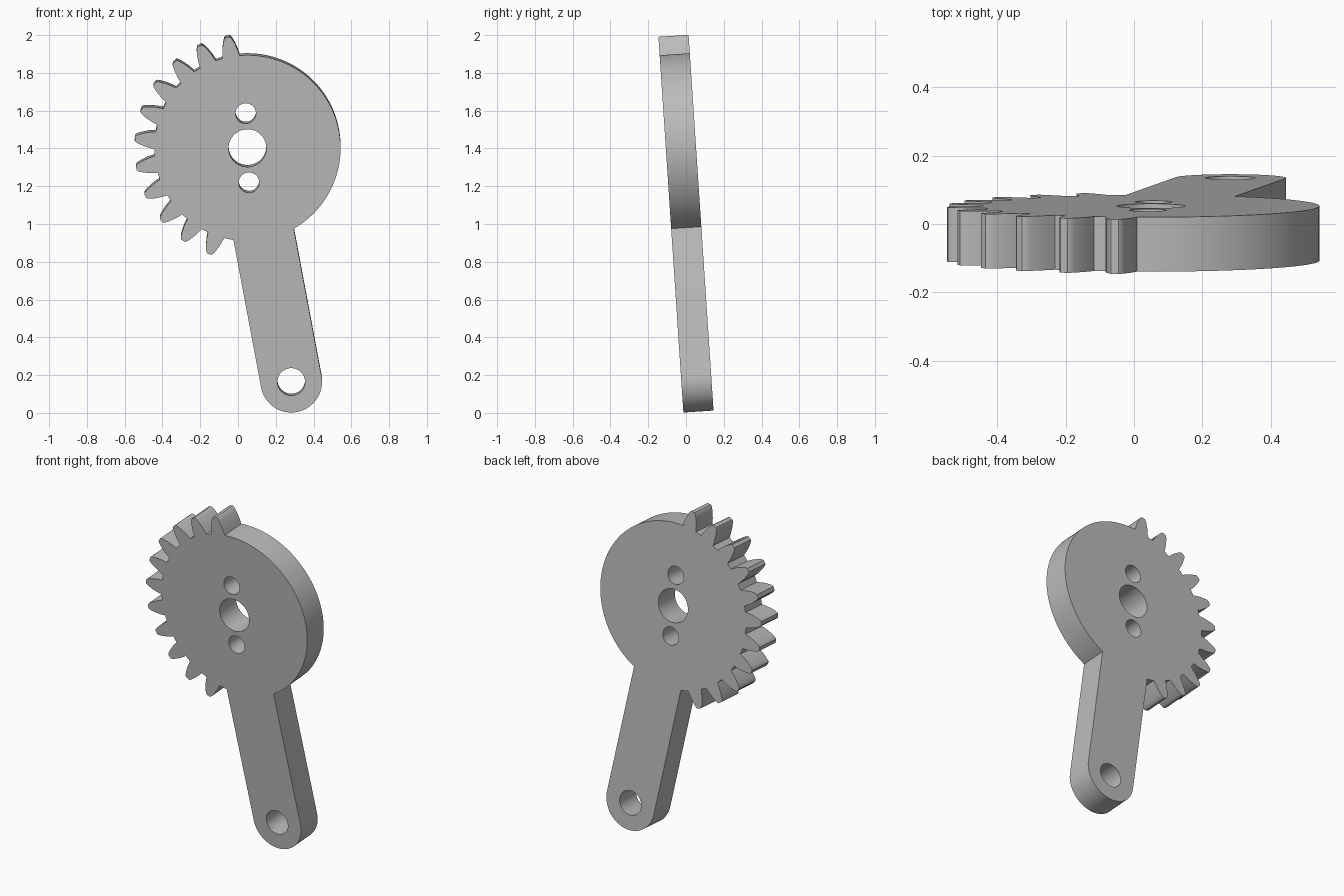
import bpy, bmesh
from math import sin, cos, radians, degrees, asin

if "Cube" in bpy.data.objects:
    bpy.data.objects.remove(bpy.data.objects["Cube"])

HUB = (0.05, 0.408)        # gear centre in the plate's own plane
DISC_R = 0.493
TIP_R = 0.598
ARM_DIR = -79.4            # direction of the arm in degrees
ARM_LEN, ARM_R = 1.262, 0.1625
THICKNESS = 0.16
TEETH, PITCH, FIRST = 11, 15, 100.2


def polar(centre, r, deg):
    a = radians(deg)
    return (centre[0] + r * cos(a), centre[1] + r * sin(a))


def arc(centre, r, start, end, steps):
    return [polar(centre, r, start + (end - start) * i / steps) for i in range(steps + 1)]


def circle(centre, r):
    return arc(centre, r, 0, 360, 48)[:-1]


# Tooth flank as (radius, half width) from root to tip
FLANK = [(DISC_R, 0.046), (0.525, 0.041), (0.555, 0.033), (0.58, 0.024), (0.592, 0.018), (TIP_R, 0.011)]


def tooth(deg):
    rising = [polar(HUB, r, deg - degrees(w / r)) for r, w in FLANK]
    falling = [polar(HUB, r, deg + degrees(w / r)) for r, w in reversed(FLANK)]
    return rising + falling


# Outline: plain rim, toothed rim, then the arm with its rounded end
spread = degrees(asin(ARM_R / DISC_R))
arm_end = polar(HUB, ARM_LEN, ARM_DIR)
outline = arc(HUB, DISC_R, ARM_DIR + spread, FIRST - 5.6, 64)
for i in range(TEETH):
    outline += tooth(FIRST + i * PITCH)
outline += arc(HUB, DISC_R, FIRST + (TEETH - 1) * PITCH + 6.5, 360 + ARM_DIR - spread, 3)
outline += arc(arm_end, ARM_R, ARM_DIR - 90, ARM_DIR + 90, 32)

# Shaft hole, two pin holes and the arm's pivot hole
holes = [
    circle(HUB, 0.1),
    circle((0.041, 0.592), 0.054),
    circle((0.058, 0.225), 0.054),
    circle(arm_end, 0.073),
]

# Filled, extruded profile
curve = bpy.data.curves.new("gear_profile", "CURVE")
curve.dimensions = "2D"
curve.fill_mode = "BOTH"
curve.extrude = THICKNESS / 2
for loop in [outline] + holes:
    spline = curve.splines.new("POLY")
    spline.points.add(len(loop) - 1)
    for point, (x, y) in zip(spline.points, loop):
        point.co = (x, y, 0, 1)
    spline.use_cyclic_u = True

profile = bpy.data.objects.new("gear_profile", curve)
bpy.context.collection.objects.link(profile)
bpy.context.view_layer.update()
depsgraph = bpy.context.evaluated_depsgraph_get()
mesh = bpy.data.meshes.new_from_object(profile.evaluated_get(depsgraph))
bpy.data.objects.remove(profile)

# Weld caps to walls
bm = bmesh.new()
bm.from_mesh(mesh)
bmesh.ops.remove_doubles(bm, verts=bm.verts, dist=0.0001)
bmesh.ops.recalc_face_normals(bm, faces=bm.faces)
bm.to_mesh(mesh)
bm.free()

# Plain grey metal
grey = bpy.data.materials.new("grey_metal")
grey.use_nodes = True
colour = (0.5, 0.5, 0.5, 1)
grey.diffuse_color = colour
grey.node_tree.nodes["Principled BSDF"].inputs["Base Color"].default_value = colour
mesh.materials.clear()
mesh.materials.append(grey)

# Stand the plate up, leaning slightly forward
lever = bpy.data.objects.new("sector_gear_lever", mesh)
bpy.context.collection.objects.link(lever)
lever.rotation_euler = (radians(93.8), 0, 0)
lever.location = (0, 0, 1)

bpy.ops.object.select_all(action="DESELECT")
lever.select_set(True)
bpy.context.view_layer.objects.active = lever
bpy.ops.object.shade_smooth_by_angle(angle=radians(25))
